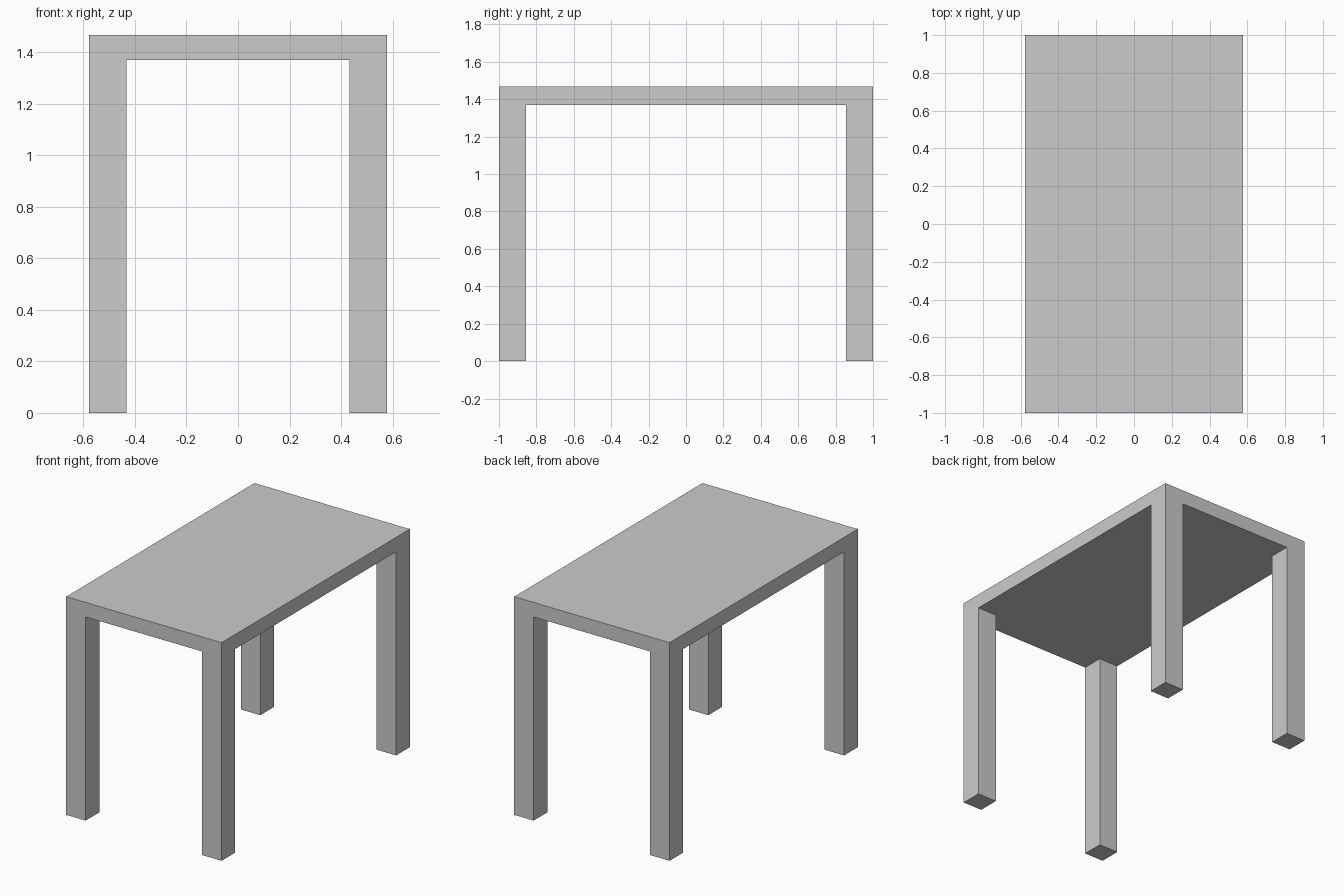
import bpy

if "Cube" in bpy.data.objects:
    bpy.data.objects.remove(bpy.data.objects["Cube"])

HALF_X, HALF_Y = 0.578, 1.0      # table footprint
TOP_Z, UNDER_Z = 1.467, 1.369    # upper and lower face of the top
LEG = 0.145                      # square leg width


def box(name, lo, hi):
    """Axis-aligned box between two corners."""
    centre = [(a + b) / 2 for a, b in zip(lo, hi)]
    bpy.ops.mesh.primitive_cube_add(size=1, location=centre)
    obj = bpy.context.object
    obj.name = name
    obj.scale = [b - a for a, b in zip(lo, hi)]
    bpy.ops.object.transform_apply(location=False, rotation=False, scale=True)
    return obj


# Flat table top
box("table_top", (-HALF_X, -HALF_Y, UNDER_Z), (HALF_X, HALF_Y, TOP_Z))

# Four square legs, flush with the corners
for side, sx in (("left", -1), ("right", 1)):
    for end, sy in (("front", -1), ("back", 1)):
        cx, cy = sx * (HALF_X - LEG / 2), sy * (HALF_Y - LEG / 2)
        box(f"{end}_{side}_leg",
            (cx - LEG / 2, cy - LEG / 2, 0),
            (cx + LEG / 2, cy + LEG / 2, UNDER_Z))
